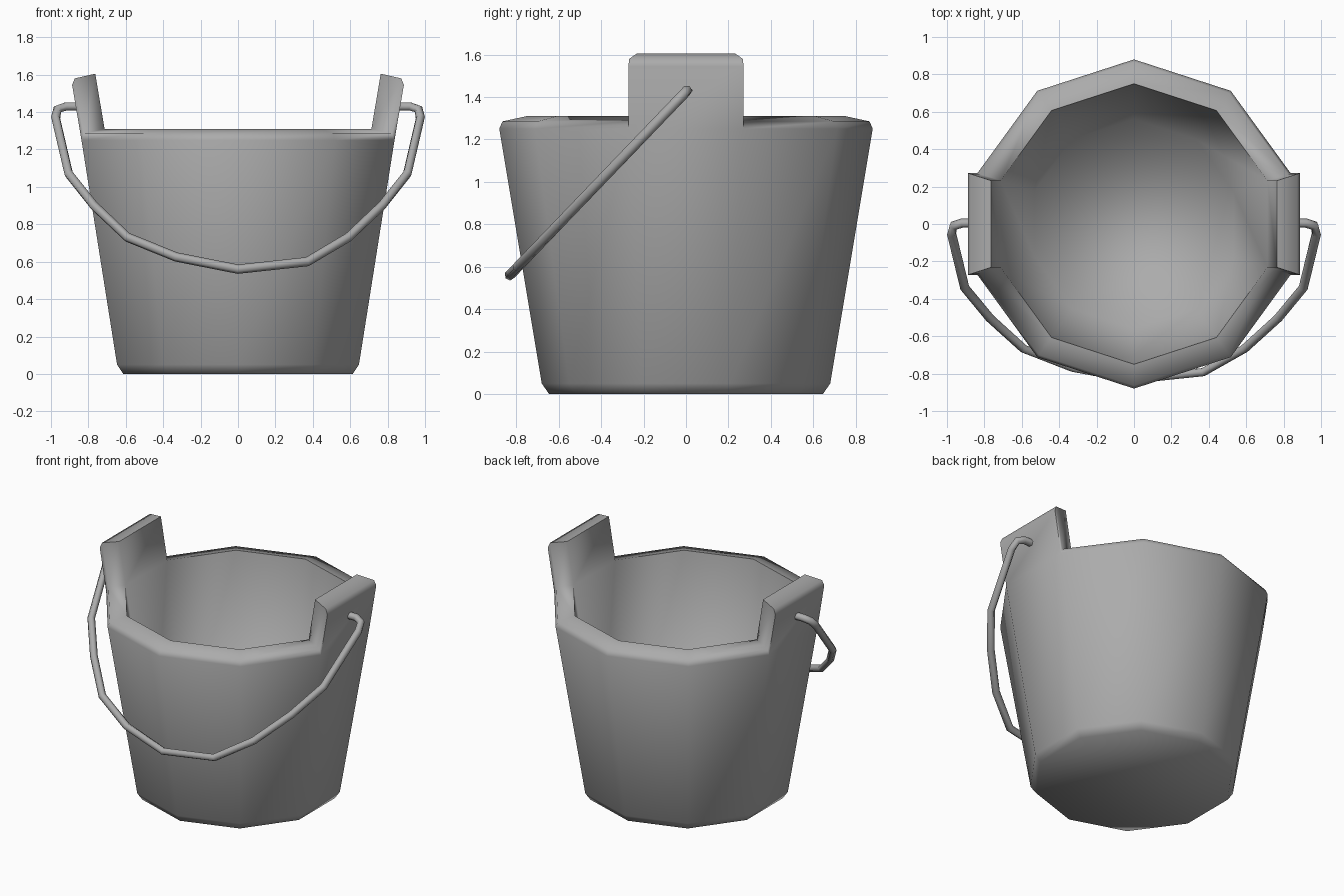
import bpy
import bmesh
from math import radians, sin, cos
from mathutils import Vector

if "Cube" in bpy.data.objects:
    bpy.data.objects.remove(bpy.data.objects["Cube"], do_unlink=True)

grey = bpy.data.materials.new("plain grey")
grey.use_nodes = True
colour = (0.41, 0.41, 0.41, 1)
grey.diffuse_color = colour
grey.node_tree.nodes["Principled BSDF"].inputs["Base Color"].default_value = colour


def finish(obj):
    """Give the part its colour and smooth shading."""
    obj.data.materials.clear()
    obj.data.materials.append(grey)
    bpy.ops.object.select_all(action="DESELECT")
    obj.select_set(True)
    bpy.context.view_layer.objects.active = obj
    bpy.ops.object.shade_smooth_by_angle(angle=radians(88))


# Bucket: ten-sided wall from radius and height pairs, outside then inside
SIDES = 10
OUTER_TOP, RIM = 2, 3
profile = [(0.645, 0), (0.68, 0.05), (0.88, 1.25), (0.865, 1.285),
           (0.75, 1.31), (0.56, 0.13)]
turns = [radians(36 * i - 18) for i in range(SIDES)]
bm = bmesh.new()
rings = [[bm.verts.new((r * cos(a), r * sin(a), z)) for a in turns]
         for r, z in profile]

ear_faces = {0: [], SIDES // 2: []}
for level, (low, high) in enumerate(zip(rings, rings[1:])):
    for i in range(SIDES):
        j = (i + 1) % SIDES
        face = bm.faces.new((low[i], low[j], high[j], high[i]))
        if i in ear_faces and level in (OUTER_TOP, RIM):
            ear_faces[i].append(face)
bm.faces.new(rings[0][::-1])
bm.faces.new(rings[-1])

# Ears: the two side segments of the rim pulled up along the wall slope
for side, faces in ear_faces.items():
    result = bmesh.ops.extrude_face_region(bm, geom=faces)
    moved = [g for g in result["geom"] if isinstance(g, bmesh.types.BMVert)]
    lean = 0.05 if side == 0 else -0.05
    bmesh.ops.translate(bm, verts=moved, vec=(lean, 0, 0.295))
    leftover = [f for f in faces if f.is_valid]
    bmesh.ops.delete(bm, geom=leftover, context="FACES")

bmesh.ops.recalc_face_normals(bm, faces=bm.faces)
mesh = bpy.data.meshes.new("bucket")
bm.to_mesh(mesh)
bm.free()
bucket = bpy.data.objects.new("bucket", mesh)
bpy.context.collection.objects.link(bucket)
finish(bucket)

# Handle: a thin six-sided wire hanging forward from the ears
half = [(0.84, 1.43), (0.92, 1.43), (0.965, 1.415), (0.975, 1.37),
        (0.905, 1.07), (0.77, 0.9), (0.59, 0.73)]
path = [(-x, z) for x, z in half]
path += [(-0.33, 0.625), (0, 0.56), (0.37, 0.6)] + half[::-1]
curve = bpy.data.curves.new("handle", "CURVE")
curve.dimensions = "3D"
curve.bevel_depth = 0.025
curve.bevel_resolution = 1
curve.use_fill_caps = True
spline = curve.splines.new("POLY")
spline.points.add(len(path) - 1)
for point, (x, z) in zip(spline.points, path):
    point.co = Vector((x, 0.96 * (z - 1.425), z, 1))
handle = bpy.data.objects.new("handle", curve)
bpy.context.collection.objects.link(handle)
bpy.ops.object.select_all(action="DESELECT")
handle.select_set(True)
bpy.context.view_layer.objects.active = handle
bpy.ops.object.convert(target="MESH")
finish(bpy.context.view_layer.objects.active)
